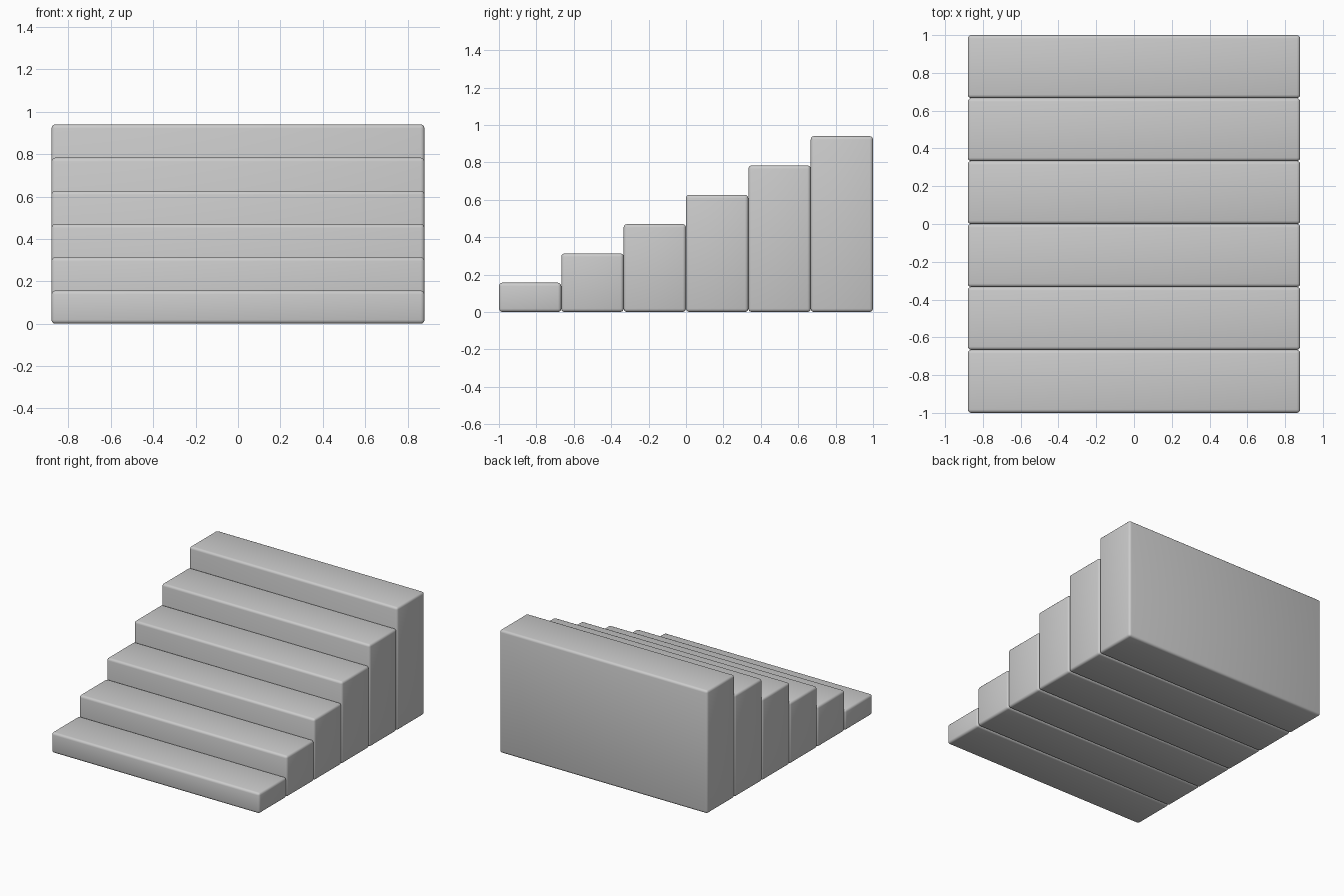
import bpy

if "Cube" in bpy.data.objects:
    bpy.data.objects.remove(bpy.data.objects["Cube"])

STEPS = 6
WIDTH = 1.76
DEPTH = 2.0 / STEPS
RISE = 0.1567
BEVEL = 0.018


def add_step(i):
    """One full-height block with rounded edges, standing on the floor."""
    height = RISE * (i + 1)
    y = -1.0 + DEPTH * (i + 0.5)
    bpy.ops.mesh.primitive_cube_add(size=1, location=(0, y, height / 2))
    step = bpy.context.object
    step.name = f"step_{i + 1}"
    step.scale = (WIDTH, DEPTH, height)
    bpy.ops.object.transform_apply(location=False, rotation=False, scale=True)
    # Rounded edges
    bevel = step.modifiers.new("rounded_edges", 'BEVEL')
    bevel.width = BEVEL
    bevel.segments = 3
    bevel.limit_method = 'ANGLE'
    bpy.ops.object.modifier_apply(modifier=bevel.name)
    bpy.ops.object.shade_smooth_by_angle()


# Staircase rising from front to back
for i in range(STEPS):
    add_step(i)
